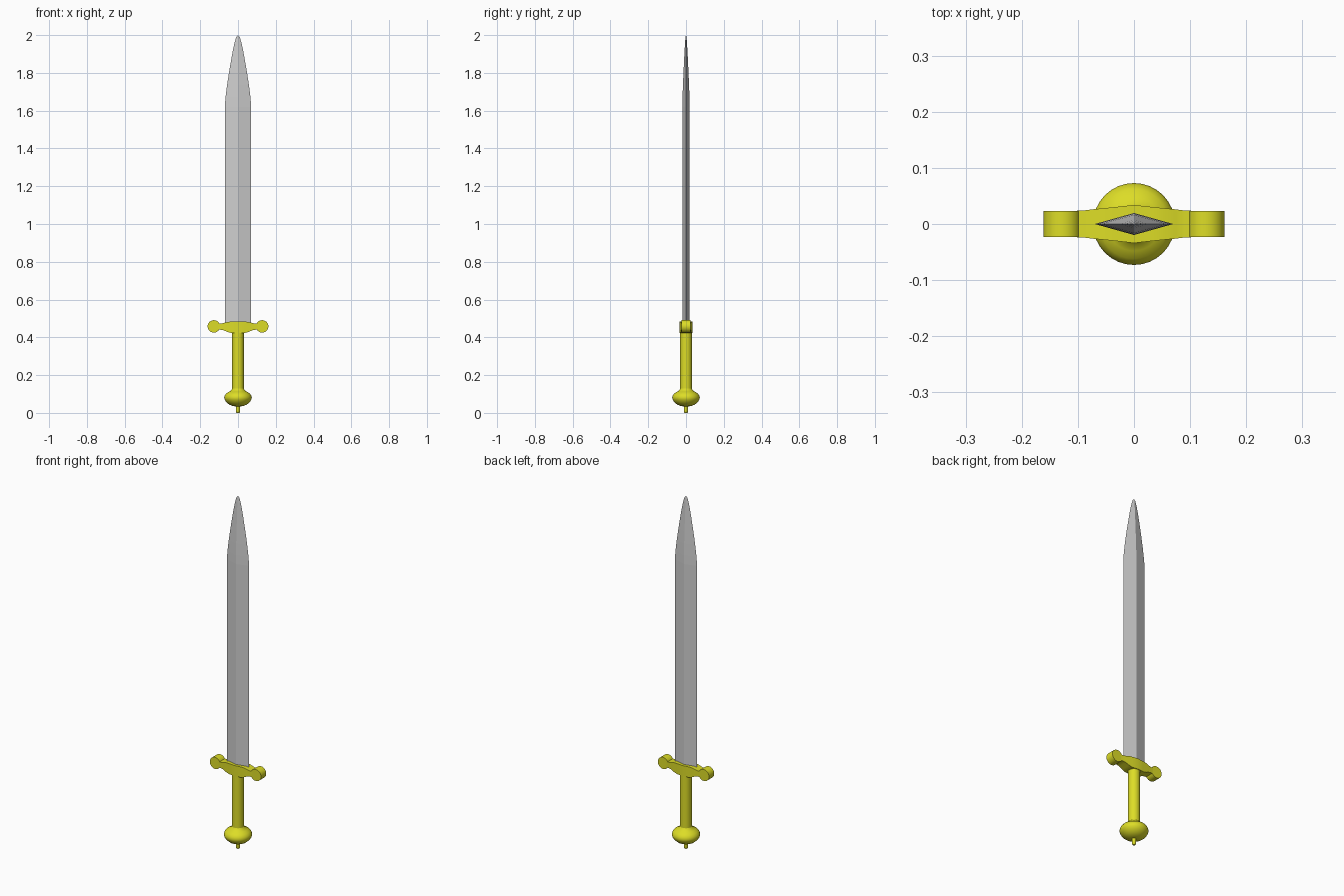
import bpy, bmesh, math
from mathutils import Matrix

if "Cube" in bpy.data.objects:
    bpy.data.objects.remove(bpy.data.objects["Cube"])


def material(name, color):
    m = bpy.data.materials.new(name)
    m.diffuse_color = (*color, 1)
    m.use_nodes = True
    m.node_tree.nodes["Principled BSDF"].inputs["Base Color"].default_value = m.diffuse_color
    return m


gold = material("yellow gold", (0.72, 0.72, 0.02))
steel = material("grey steel", (0.62, 0.62, 0.62))


def finish(name, bm, mat, smooth=None):
    bmesh.ops.remove_doubles(bm, verts=bm.verts, dist=1e-5)
    bmesh.ops.recalc_face_normals(bm, faces=bm.faces)
    mesh = bpy.data.meshes.new(name)
    bm.to_mesh(mesh)
    bm.free()
    mesh.materials.append(mat)
    ob = bpy.data.objects.new(name, mesh)
    bpy.context.collection.objects.link(ob)
    if smooth:
        bpy.ops.object.select_all(action='DESELECT')
        ob.select_set(True)
        bpy.context.view_layer.objects.active = ob
        bpy.ops.object.shade_smooth_by_angle(angle=math.radians(smooth))
    return ob


def loft(name, rings, mat, smooth=None):
    """Skin equal-length rings of points and cap both ends."""
    bm = bmesh.new()
    rows = [[bm.verts.new(p) for p in ring] for ring in rings]
    n = len(rows[0])
    for a, b in zip(rows, rows[1:]):
        for i in range(n):
            j = (i + 1) % n
            bm.faces.new((a[i], a[j], b[j], b[i]))
    bm.faces.new(rows[0])
    bm.faces.new(rows[-1])
    return finish(name, bm, mat, smooth)


def lathe(name, profile, mat, sides=32):
    rings = [[(r * math.cos(2 * math.pi * i / sides),
               r * math.sin(2 * math.pi * i / sides), z)
              for i in range(sides)] for r, z in profile]
    return loft(name, rings, mat, 40)


# Blade: diamond section, curved taper to the point
outline = [(0.07, 0.475), (0.07, 1.62), (0.066, 1.67), (0.058, 1.735),
           (0.048, 1.80), (0.036, 1.87), (0.026, 1.925), (0.017, 1.965),
           (0.009, 1.99), (0.0005, 2.0)]
loft("blade", [[(w, 0, z), (0, w * 0.28, z), (-w, 0, z), (0, -w * 0.28, z)]
               for w, z in outline], steel)

# Crossguard: x, bottom, top, half depth, mirrored about the middle
half = [(0, 0.423, 0.483, 0.034), (0.035, 0.423, 0.483, 0.030),
        (0.055, 0.428, 0.482, 0.028), (0.075, 0.437, 0.476, 0.026),
        (0.09, 0.440, 0.473, 0.024), (0.12, 0.442, 0.474, 0.023)]
stations = [(-x, b, t, d) for x, b, t, d in half[:0:-1]] + half
loft("crossguard", [[(x, -d, b), (x, d, b), (x, d, t), (x, -d, t)]
                    for x, b, t, d in stations], gold, 20)

# Round guard ends, axis along y
for side, label in ((-1, "left"), (1, "right")):
    bm = bmesh.new()
    bmesh.ops.create_cone(
        bm, cap_ends=True, segments=24, radius1=0.033, radius2=0.033, depth=0.047,
        matrix=Matrix.Translation((side * 0.128, 0, 0.458))
        @ Matrix.Rotation(math.pi / 2, 4, 'X'))
    finish(label + "_guard_end", bm, gold, 30)

# Grip
lathe("grip", [(0.031, 0.10), (0.031, 0.43)], gold)

# Pommel: flattened ball flaring up into the grip
pommel = [(0.012, 0.034), (0.030, 0.037), (0.048, 0.045), (0.063, 0.058),
          (0.071, 0.071), (0.073, 0.081), (0.070, 0.092), (0.062, 0.103),
          (0.048, 0.112), (0.037, 0.118), (0.031, 0.128)]
lathe("pommel", pommel, gold)

# Small end button
lathe("pommel_button", [(0.006, 0), (0.010, 0.004), (0.011, 0.010), (0.011, 0.04)],
      gold, 16)
